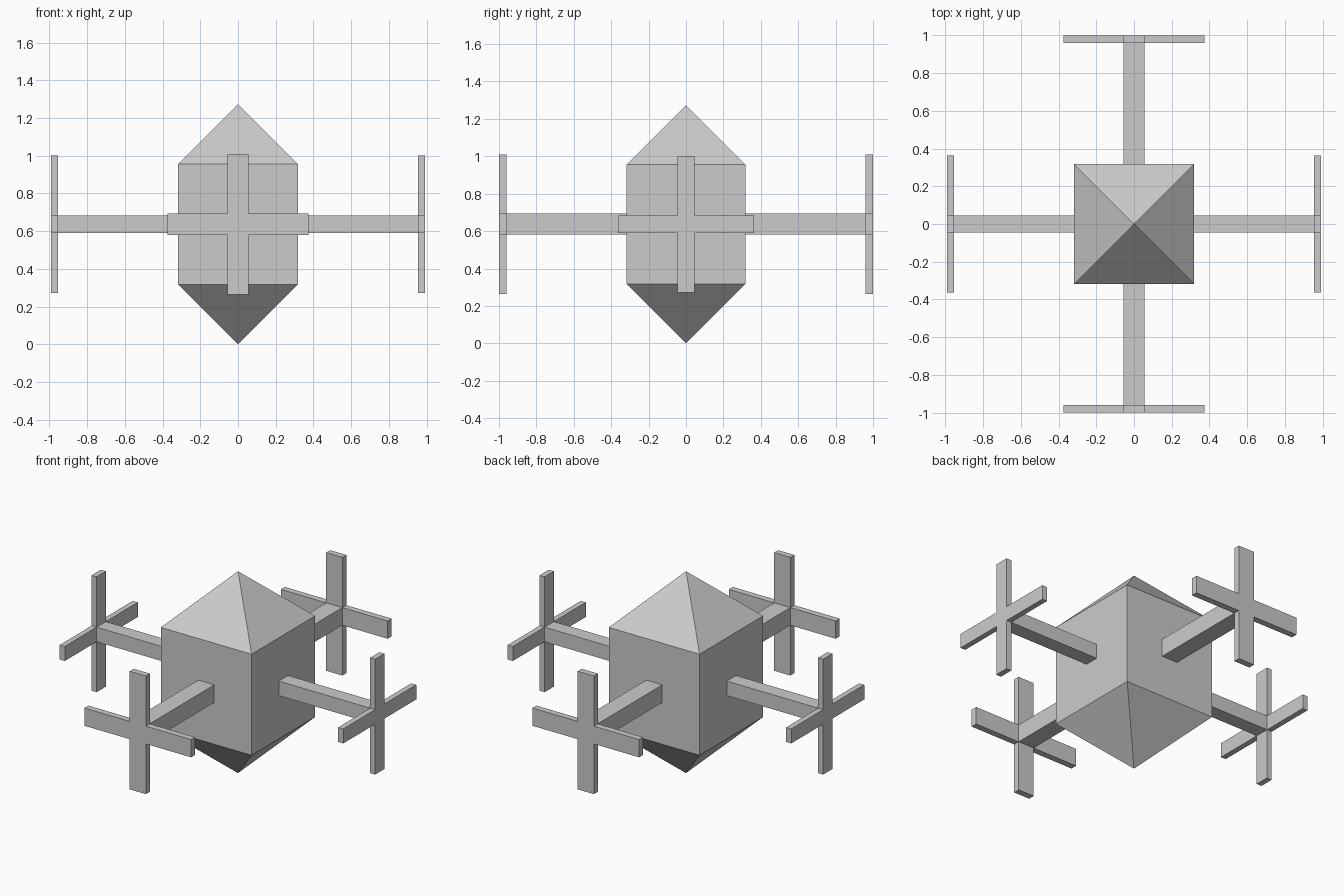
import bpy, bmesh
from math import pi
from mathutils import Matrix

if "Cube" in bpy.data.objects:
    bpy.data.objects.remove(bpy.data.objects["Cube"])

CZ = 0.637   # height of the model's centre
H = 0.317    # half width of the core


def finish(name, bm, turn=0.0):
    bmesh.ops.recalc_face_normals(bm, faces=bm.faces[:])
    bm.transform(Matrix.Translation((0, 0, CZ)) @ Matrix.Rotation(turn, 4, 'Z'))
    me = bpy.data.meshes.new(name)
    bm.to_mesh(me)
    bm.free()
    ob = bpy.data.objects.new(name, me)
    bpy.context.collection.objects.link(ob)
    return ob


# Core: square prism with a pyramid on top and bottom
bm = bmesh.new()
rings = [[bm.verts.new((sx * H, sy * H, z))
          for sx, sy in ((-1, -1), (1, -1), (1, 1), (-1, 1))] for z in (-0.319, 0.319)]
tips = [bm.verts.new((0, 0, z)) for z in (-CZ, CZ)]
for i in range(4):
    j = (i + 1) % 4
    bm.faces.new((rings[0][i], rings[0][j], rings[1][j], rings[1][i]))
    for ring, tip in zip(rings, tips):
        bm.faces.new((ring[i], ring[j], tip))
finish("core", bm)


# Arm pointing to -y, ending in a flat plus-shaped plate
def arm(name, turn, w, span, inner, outer):
    bm = bmesh.new()
    length = inner - H
    bmesh.ops.create_cube(bm, size=1, matrix=Matrix.Translation((0, -(H + inner) / 2, 0))
                          @ Matrix.Diagonal((2 * w, length, 2 * w, 1)))
    finish(name + "_arm", bm, turn)

    bm = bmesh.new()
    corner = [(span, -w), (span, w), (w, w)]
    profile = []
    for _ in range(4):
        profile += corner
        corner = [(-z, x) for x, z in corner]
    face = bm.faces.new([bm.verts.new((x, -inner, z)) for x, z in profile])
    ext = bmesh.ops.extrude_face_region(bm, geom=[face], use_keep_orig=True)
    moved = [v for v in ext["geom"] if isinstance(v, bmesh.types.BMVert)]
    bmesh.ops.translate(bm, verts=moved, vec=(0, inner - outer, 0))
    finish(name + "_cross", bm, turn)


arm("front", 0, 0.056, 0.373, 0.96, 1.0)
arm("back", pi, 0.056, 0.373, 0.96, 1.0)
arm("right", pi / 2, 0.046, 0.364, 0.955, 0.99)
arm("left", -pi / 2, 0.046, 0.364, 0.955, 0.99)
